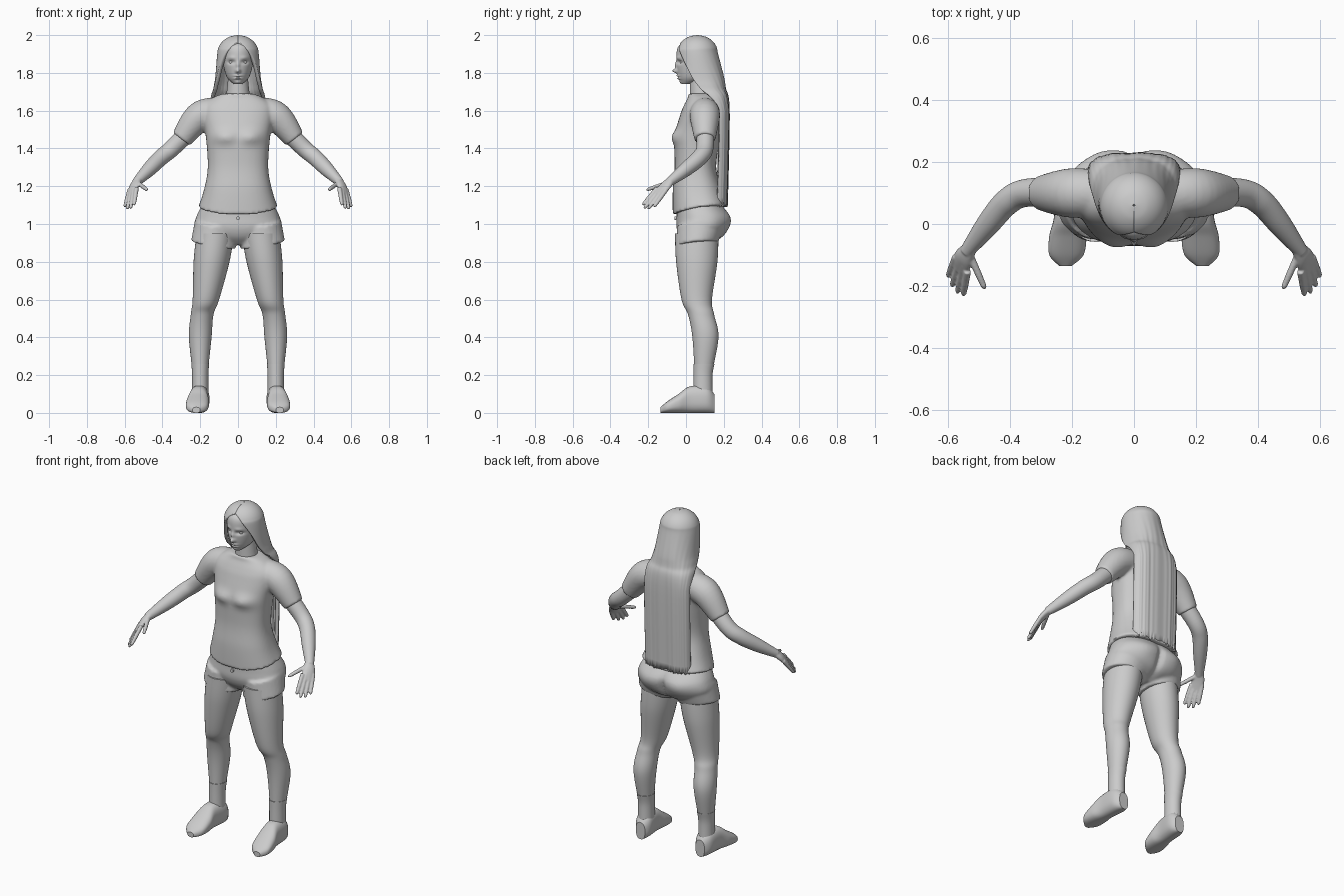
import bpy, bmesh, math, random
from mathutils import Vector

default_cube = bpy.data.objects.get("Cube")
if default_cube:
    bpy.data.objects.remove(default_cube, do_unlink=True)
random.seed(4)

SIDEWAYS, DEPTHWAYS, UPWARD = Vector((1, 0, 0)), Vector((0, 1, 0)), Vector((0, 0, 1))

grey = bpy.data.materials.new("plain grey")
grey.use_nodes = True
grey.diffuse_color = (0.6, 0.6, 0.6, 1)
grey.node_tree.nodes["Principled BSDF"].inputs["Base Color"].default_value = grey.diffuse_color


def clamp(value):
    return max(0, min(1, value))


def spline(rows, steps):
    """Smooth interpolation through rows of numbers."""
    result = []
    last = len(rows) - 1
    for i in range(last):
        neighbours = rows[max(i - 1, 0)], rows[i], rows[i + 1], rows[min(i + 2, last)]
        for k in range(steps):
            t = k / steps
            result.append([b + t * (c - a) / 2 + t * t * (a - 2.5 * b + 2 * c - d / 2)
                           + t ** 3 * (1.5 * (b - c) + (d - a) / 2)
                           for a, b, c, d in zip(*neighbours)])
    return result + [list(rows[-1])]


def squared(value, power):
    """Turns a sine or cosine into its superellipse counterpart."""
    return math.copysign(abs(value) ** (2 / power), value)


def loft(bm, rows, wide=SIDEWAYS, axis=None, power=2, sides=32, steps=8, deform=None):
    """Skins rings; a row is x, y, z, half width and, where not round, half depth."""
    stations = spline(rows, steps)
    rings = []
    for i, (x, y, z, width, *depth) in enumerate(stations):
        ahead, behind = stations[min(i + 1, len(stations) - 1)], stations[max(i - 1, 0)]
        along = Vector(axis or Vector(ahead[:3]) - Vector(behind[:3])).normalized()
        across = (wide - along * wide.dot(along)).normalized()
        through = along.cross(across)
        ring = []
        for k in range(sides):
            angle = math.tau * k / sides
            point = (Vector((x, y, z)) + across * width * squared(math.cos(angle), power)
                     + through * (depth or [width])[0] * squared(math.sin(angle), power))
            if deform:
                deform(point)
            ring.append(bm.verts.new(point))
        rings.append(ring)
    for ring, following in zip(rings, rings[1:]):
        for k in range(sides):
            n = (k + 1) % sides
            bm.faces.new((ring[k], ring[n], following[n], following[k]))
    bm.faces.new(reversed(rings[0]))
    bm.faces.new(rings[-1])


def finish(name, bm, mirror=False, voxel=None, soften=3):
    """Makes the object, optionally mirrored or fused into one skin."""
    mesh = bpy.data.meshes.new(name)
    bm.to_mesh(mesh)
    bm.free()
    mesh.materials.append(grey)
    for face in mesh.polygons:
        face.use_smooth = len(face.vertices) == 4
    part = bpy.data.objects.new(name, mesh)
    bpy.context.collection.objects.link(part)
    if voxel:
        fuse = part.modifiers.new("fuse", "REMESH")
        fuse.mode = "VOXEL"
        fuse.voxel_size = voxel
        fuse.use_smooth_shade = True
        part.modifiers.new("soften", "SMOOTH").iterations = soften
    if mirror:
        part.modifiers.new("mirror", "MIRROR").use_mirror_merge = False
    return part


def single(name, rows, mirror=False, **options):
    bm = bmesh.new()
    loft(bm, rows, **options)
    finish(name, bm, mirror)


def trunk(*rows):
    """Rows of z, half width, front y, back y become centred rings."""
    return [(0, (front + back) / 2, z, width, (back - front) / 2) for z, width, front, back in rows]


def flipped(rows, side):
    return [(side * x, *others) for x, *others in rows]


def bumps(*swellings, side=-1, middle=0.06):
    """Soft mirrored swellings (x, z, width, height, lift) on the front or back."""
    def push(point):
        reach = (point.y - middle) * side
        lift = sum(amount * math.exp(-((abs(point.x) - x) / width) ** 2 - ((point.z - z) / height) ** 2)
                   for x, z, width, height, amount in swellings)
        point.y += side * lift * clamp(reach / 0.03)
    return push


# head with nose, bridge, two lips, chin, eye sockets and brows
face_shape = bumps((0, 1.81, 0.012, 0.012, 0.025), (0, 1.84, 0.01, 0.02, 0.01),
                   (0, 1.785, 0.02, 0.005, 0.01), (0, 1.77, 0.02, 0.005, 0.01),
                   (0, 1.75, 0.02, 0.01, 0.006), (0.035, 1.857, 0.02, 0.01, -0.012),
                   (0.035, 1.88, 0.02, 0.01, 0.004))
single("head", trunk((1.74, 0.02, -0.02, 0.02), (1.78, 0.06, -0.04, 0.13), (1.86, 0.08, -0.05, 0.16),
                     (1.94, 0.08, -0.04, 0.16), (1.98, 0.03, 0.03, 0.1)),
       axis=UPWARD, sides=128, steps=20, deform=face_shape)
single("neck", trunk((1.63, 0.07, 0.02, 0.15), (1.7, 0.06, 0.02, 0.14), (1.8, 0.05, 0.02, 0.13)), axis=UPWARD)

# eyes
bm = bmesh.new()
bmesh.ops.create_uvsphere(bm, u_segments=16, v_segments=10, radius=0.013)
bmesh.ops.translate(bm, verts=bm.verts, vec=(0.035, -0.018, 1.857))
finish("eyes", bm, mirror=True)

# long hair: a dome that opens at the face and falls as a flat sheet
dome = [(1.9 + 0.1 * math.cos(q), 0.11 * math.sin(q), 0.06, 0.11 * math.sin(q))
        for q in (math.radians(2 + 22 * k) for k in range(5))]
fall = [(1.78, 0.12, 0.08, 0.12), (1.72, 0.13, 0.1, 0.11), (1.6, 0.15, 0.15, 0.08), (1.1, 0.15, 0.14, 0.08)]
columns = 80
ragged = [random.uniform(-0.01, 0.01) for _ in range(columns + 1)]
bm = bmesh.new()
strips = []
for z, width, centre, depth in spline(dome + fall, 8):
    drop = clamp((1.96 - z) / 0.36)
    opening = math.radians(180 - 100 * drop ** 0.55)
    power = 2 + drop ** 2
    strip = []
    for j in range(columns + 1):
        across = 2 * j / columns - 1
        strand = 1 + drop * (0.015 * math.sin(across * 21) + 0.012 * math.sin(across * 47))
        strip.append(bm.verts.new((width * squared(math.sin(opening * across), power),
                                   centre + depth * strand * squared(math.cos(opening * across), power),
                                   z + ragged[j] * (z < 1.11))))
    strips.append(strip)
for strip, lower in zip(strips, strips[1:]):
    for j in range(columns):
        bm.faces.new((strip[j], strip[j + 1], lower[j + 1], lower[j]))
hair = finish("long_hair", bm)
shell = hair.modifiers.new("thickness", "SOLIDIFY")
shell.thickness = 0.02
shell.offset = -1

# shirt: torso and sleeves fused, hem lifted at the sides and back
bust = bumps((0.07, 1.46, 0.06, 0.035, 0.022))


def shape_shirt(point):
    bust(point)
    point.z += clamp((1.2 - point.z) / 0.13) * (0.15 * (point.y - 0.08) + point.x ** 2 / 2)


bm = bmesh.new()
loft(bm, trunk((1.07, 0.21, -0.07, 0.22), (1.18, 0.18, -0.07, 0.19), (1.3, 0.16, -0.06, 0.16),
               (1.46, 0.17, -0.06, 0.18), (1.58, 0.19, -0.03, 0.19), (1.63, 0.18, -0.01, 0.18),
               (1.67, 0.13, 0.01, 0.16), (1.69, 0.08, 0.01, 0.15)),
     axis=UPWARD, power=2.4, sides=64, deform=shape_shirt)
sleeve = [(0.08, 0.1, 1.6, 0.07), (0.2, 0.1, 1.57, 0.08), (0.3, 0.1, 1.45, 0.056)]
for side in (1, -1):
    loft(bm, flipped(sleeve, side), wide=DEPTHWAYS)
finish("shirt", bm, voxel=0.008, soften=5)

# arms: arm, palm and fingers fused
bm = bmesh.new()
loft(bm, [(0.24, 0.1, 1.51, 0.05), (0.35, 0.1, 1.4, 0.045), (0.41, 0.07, 1.35, 0.043),
          (0.47, 0, 1.29, 0.038), (0.54, -0.09, 1.22, 0.023)], wide=DEPTHWAYS)
index_base, index_tip = Vector((0.54, -0.17, 1.17)), Vector((0.55, -0.23, 1.1))
little_base, little_tip = Vector((0.58, -0.12, 1.16)), Vector((0.6, -0.17, 1.09))
loft(bm, [(0.53, -0.08, 1.23, 0.024, 0.02), (0.55, -0.11, 1.2, 0.034, 0.018),
          (0.565, -0.15, 1.155, 0.035, 0.01)], wide=index_base - little_base)
fingers = [(Vector((0.52, -0.12, 1.21)), Vector((0.48, -0.21, 1.18)))]
for k in range(4):
    base, tip = index_base.lerp(little_base, k / 3), index_tip.lerp(little_tip, k / 3)
    fingers.append((base, base.lerp(tip, 1 + 0.25 * math.sin(math.pi * k / 3))))
for base, tip in fingers:
    loft(bm, [(*base.lerp(tip, t), radius) for t, radius in
              ((-0.3, 0.012), (0.5, 0.011), (0.9, 0.009), (1, 0.004))], sides=16, steps=1)
finish("arms", bm, mirror=True, voxel=0.004)

# shorts: seat and leg openings fused, with a crease at the back
seat = bumps((0.1, 1, 0.07, 0.06, 0.015), (0, 0.98, 0.02, 0.09, -0.02), side=1, middle=0.1)
bm = bmesh.new()
loft(bm, trunk((0.89, 0.06, 0.01, 0.12), (0.93, 0.18, -0.03, 0.19), (0.98, 0.23, -0.05, 0.22),
               (1.04, 0.22, -0.05, 0.23), (1.1, 0.19, -0.05, 0.19)),
     axis=UPWARD, power=2.3, sides=64, deform=seat)
leg_opening = [(0.13, 0.06, 0.89, 0.12, 0.11), (0.12, 0.08, 1, 0.11, 0.13)]
for side in (1, -1):
    loft(bm, flipped(leg_opening, side), axis=(-0.17 * side, -0.1, 1))
finish("shorts", bm, voxel=0.008)
single("waist_button", [(0, -0.04, 1.03, 0.01), (0, -0.06, 1.03, 0.01)], steps=1)

# legs and socks
single("legs", [(0.2, 0.09, 0.09, 0.04), (0.2, 0.09, 0.2, 0.04, 0.05)[:4], (0.2, 0.1, 0.4, 0.06),
                (0.19, 0.08, 0.52, 0.06), (0.17, 0.06, 0.6, 0.07), (0.14, 0.06, 0.8, 0.095),
                (0.12, 0.06, 0.95, 0.1)],
       mirror=True, axis=UPWARD, sides=40,
       deform=lambda point: setattr(point, "y", point.y + 0.15 * (point.y - 0.08)))
single("socks", [(0.2, 0.09, 0.1, 0.043, 0.05), (0.2, 0.09, 0.2, 0.043, 0.05), (0.2, 0.095, 0.26, 0.047, 0.056)],
       mirror=True, axis=UPWARD, sides=40)

# shoes: rows of y, half width, half height, resting on the ground and toeing out
shoe = [(0.15, 0.03, 0.05), (0.11, 0.05, 0.07), (0.02, 0.05, 0.07),
        (-0.04, 0.06, 0.05), (-0.1, 0.055, 0.03), (-0.135, 0.02, 0.015)]
single("shoes", [(0.21 - 0.08 * y, y, height, width, height) for y, width, height in shoe],
       mirror=True, axis=-DEPTHWAYS, power=2.5, sides=40)
